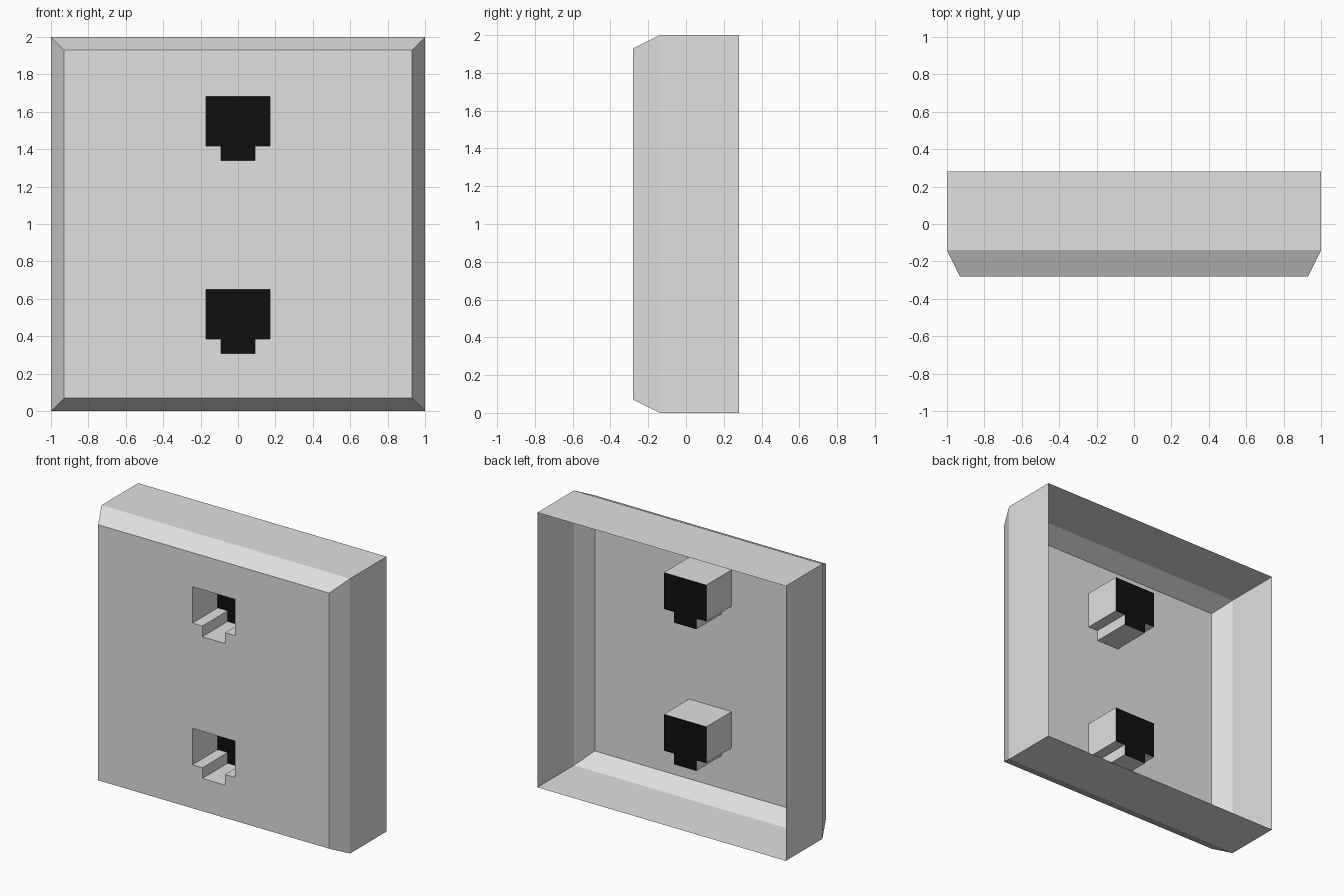
import bpy, bmesh

if "Cube" in bpy.data.objects:
    bpy.data.objects.remove(bpy.data.objects["Cube"])

# Main sizes
BACK, SHOULDER, FRONT = 0.28, -0.14, -0.28
FACE = 0.93                      # half width of the flat front
SOCKET_BACK = 0.01
WIDE, NARROW = 0.171, 0.091      # half widths of opening and its tab slot
SOCKETS = [(0.308, 0.386, 0.651), (1.339, 1.417, 1.682)]  # tab bottom, step, top


def material(name, v):
    m = bpy.data.materials.new(name)
    m.diffuse_color = (v, v, v, 1)
    m.use_nodes = True
    m.node_tree.nodes["Principled BSDF"].inputs["Base Color"].default_value = m.diffuse_color
    return m


plate_grey = material("plate_grey", 0.75)
contact_black = material("contact_black", 0.0045)


def make(name, bm, mat):
    bmesh.ops.remove_doubles(bm, verts=bm.verts, dist=1e-5)
    me = bpy.data.meshes.new(name)
    bm.to_mesh(me)
    bm.free()
    me.materials.append(mat)
    ob = bpy.data.objects.new(name, me)
    bpy.context.collection.objects.link(ob)
    return ob


def loft(bm, front, back):
    """Quads joining two closed rings of points."""
    n = len(front)
    for i in range(n):
        j = (i + 1) % n
        bm.faces.new([bm.verts.new(p) for p in (front[i], back[i], back[j], front[j])])


def square(half, y):
    return [(x * half, y, 1 + z * half) for x, z in ((-1, -1), (1, -1), (1, 1), (-1, 1))]


def outline(socket, y):
    low, step, top = socket
    right = [(NARROW, low), (NARROW, step), (WIDE, step), (WIDE, top)]
    return [(x, y, z) for x, z in right] + [(-x, y, z) for x, z in reversed(right)]


def in_socket(x, z):
    return any((low < z < step and abs(x) < NARROW) or (step < z < top and abs(x) < WIDE)
               for low, step, top in SOCKETS)


# Open-backed plate: straight sides, sloped border, front with two openings
bm = bmesh.new()
loft(bm, square(1, SHOULDER), square(1, BACK))
loft(bm, square(FACE, FRONT), square(1, SHOULDER))
xs = [-FACE, -WIDE, -NARROW, NARROW, WIDE, FACE]
zs = sorted([1 - FACE, 1 + FACE] + [z for s in SOCKETS for z in s])
for x0, x1 in zip(xs, xs[1:]):
    for z0, z1 in zip(zs, zs[1:]):
        if not in_socket((x0 + x1) / 2, (z0 + z1) / 2):
            bm.faces.new([bm.verts.new((x, FRONT, z))
                          for x, z in ((x0, z0), (x1, z0), (x1, z1), (x0, z1))])
make("wall_plate", bm, plate_grey)

# Socket sleeves and their black end panels
for name, socket in zip(("lower", "upper"), SOCKETS):
    bm = bmesh.new()
    loft(bm, outline(socket, SOCKET_BACK), outline(socket, FRONT))
    make(name + "_socket_sleeve", bm, plate_grey)
    bm = bmesh.new()
    bm.faces.new([bm.verts.new(p) for p in outline(socket, SOCKET_BACK)])
    make(name + "_socket_end", bm, contact_black)
